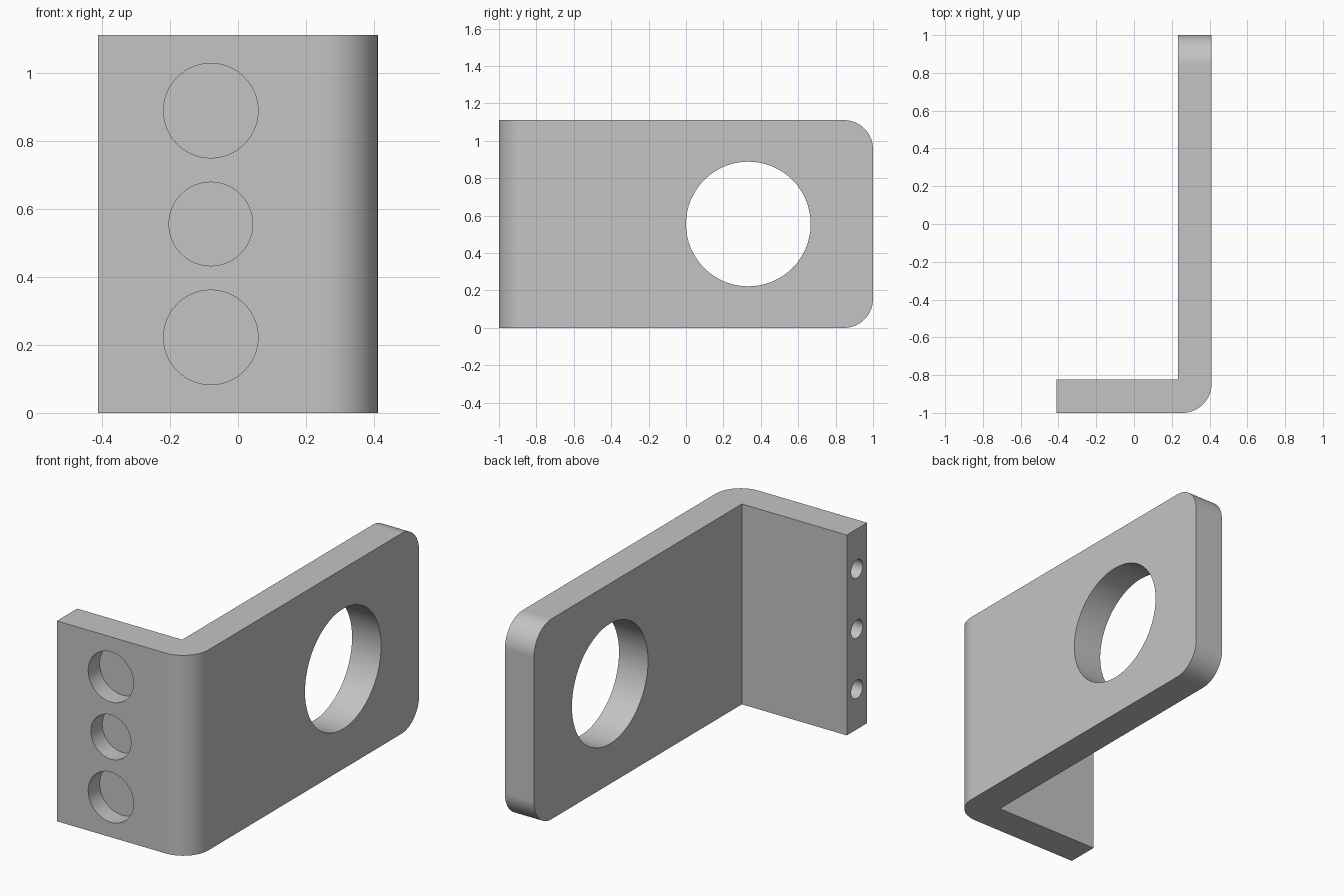
import bpy, bmesh, math
from mathutils import Matrix, Vector

default = bpy.data.objects.get("Cube")
if default:
    bpy.data.objects.remove(default, do_unlink=True)

HALF_X, HEIGHT, THICK, RADIUS = 0.411, 1.111, 0.178, 0.155
MID_Z = HEIGHT / 2

steel = bpy.data.materials.new("plain grey")
steel.use_nodes = True
grey = (0.55, 0.55, 0.55, 1)
steel.diffuse_color = grey
steel.node_tree.nodes["Principled BSDF"].inputs["Base Color"].default_value = grey


def add_object(name, bm):
    bmesh.ops.recalc_face_normals(bm, faces=bm.faces[:])
    mesh = bpy.data.meshes.new(name)
    bm.to_mesh(mesh)
    bm.free()
    mesh.materials.append(steel)
    obj = bpy.data.objects.new(name, mesh)
    bpy.context.collection.objects.link(obj)
    return obj


def cut_hole(target, centre, axis, radius, length):
    """Drill a round hole; the cylinder is centred on the given point."""
    bm = bmesh.new()
    turn = Vector((0, 0, 1)).rotation_difference(Vector(axis)).to_matrix().to_4x4()
    bmesh.ops.create_cone(bm, cap_ends=True, segments=64, radius1=radius,
                          radius2=radius, depth=length,
                          matrix=Matrix.Translation(centre) @ turn)
    cutter = add_object("hole_cutter", bm)
    cutter.hide_render = True
    mod = target.modifiers.new("hole", 'BOOLEAN')
    mod.operation, mod.solver, mod.object = 'DIFFERENCE', 'EXACT', cutter
    bpy.ops.object.modifier_apply(modifier=mod.name)
    bpy.data.objects.remove(cutter, do_unlink=True)


# Bent plate: L-shaped profile raised to full height
bm = bmesh.new()
inner_x, inner_y = HALF_X - THICK, -1 + THICK
profile = [(-HALF_X, -1), (HALF_X, -1), (HALF_X, 1),
           (inner_x, 1), (inner_x, inner_y), (-HALF_X, inner_y)]
base = bm.faces.new([bm.verts.new((x, y, 0)) for x, y in profile])
raised = bmesh.ops.extrude_face_region(bm, geom=[base])
bmesh.ops.translate(bm, vec=(0, 0, HEIGHT),
                    verts=[v for v in raised["geom"] if isinstance(v, bmesh.types.BMVert)])


# Round the outer bend and the two corners of the long arm
def is_rounded(edge):
    a, b = (v.co for v in edge.verts)
    bend = min(a.x, b.x) > HALF_X - 0.01 and max(a.y, b.y) < -0.99
    arm_end = min(a.y, b.y) > 0.99 and abs(a.z - b.z) < 0.01
    return bend or arm_end


bmesh.ops.bevel(bm, geom=[e for e in bm.edges if is_rounded(e)], offset=RADIUS,
                offset_type='OFFSET', segments=16, profile=0.5, affect='EDGES')
bracket = add_object("bracket", bm)
bpy.ops.object.select_all(action='DESELECT')
bpy.context.view_layer.objects.active = bracket
bracket.select_set(True)

# Large hole through the long arm
cut_hole(bracket, (HALF_X - THICK / 2, 1 / 3, MID_Z), (1, 0, 0), 1 / 3, THICK * 2)

# Shallow front pockets and small end holes on the short arm
for offset, radius in ((-1, 0.139), (0, 0.123), (1, 0.139)):
    z = MID_Z + offset / 3
    cut_hole(bracket, (-0.08, -1, z), (0, 1, 0), radius, 0.2)
    cut_hole(bracket, (-HALF_X, -1 + THICK / 2, z), (1, 0, 0), 0.051, 0.3)

bpy.ops.object.shade_smooth_by_angle(angle=math.radians(30))
weighted = bracket.modifiers.new("even_shading", 'WEIGHTED_NORMAL')
weighted.keep_sharp = True
